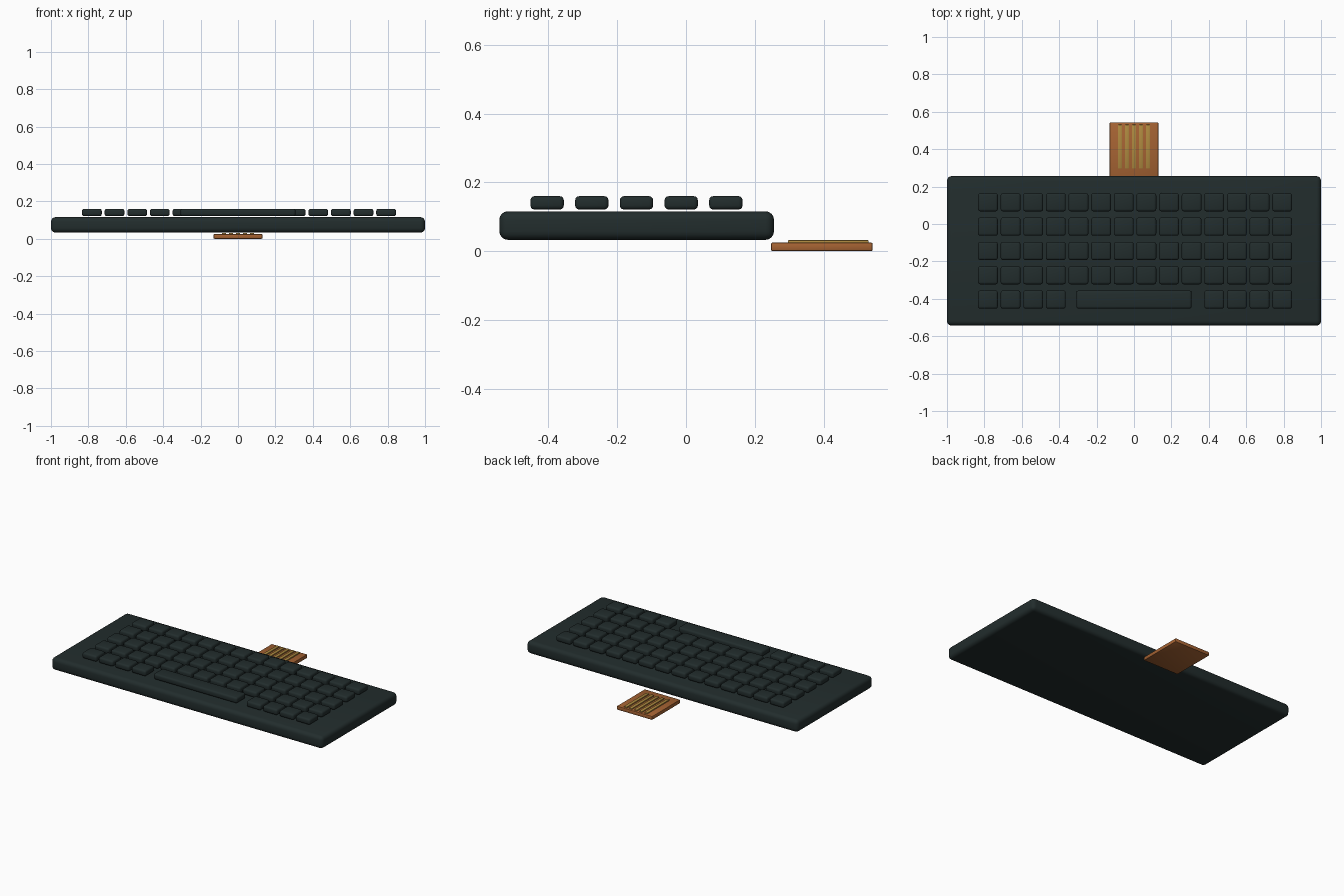
import bpy
import bmesh
import math
from mathutils import Vector

cube = bpy.data.objects.get("Cube")
if cube:
    bpy.data.objects.remove(cube, do_unlink=True)


def material(name, rgb):
    m = bpy.data.materials.new(name)
    m.use_nodes = True
    m.diffuse_color = (*rgb, 1)
    m.node_tree.nodes["Principled BSDF"].inputs["Base Color"].default_value = (*rgb, 1)
    return m


charcoal = material("dark teal plastic", (0.016, 0.026, 0.026))
copper = material("copper board", (0.38, 0.125, 0.033))
gold = material("gold contact", (0.42, 0.25, 0.05))


def rounded_box(name, low, high, bevel, mat, segments=3):
    """Box between two corners with rounded edges."""
    low, high = Vector(low), Vector(high)
    mesh = bpy.data.meshes.new(name)
    bm = bmesh.new()
    bmesh.ops.create_cube(bm, size=1)
    bmesh.ops.scale(bm, vec=high - low, verts=bm.verts)
    bmesh.ops.bevel(bm, geom=bm.edges[:], offset=bevel, offset_type='OFFSET',
                    segments=segments, profile=0.5, affect='EDGES')
    bm.to_mesh(mesh)
    bm.free()
    mesh.materials.append(mat)
    obj = bpy.data.objects.new(name, mesh)
    obj.location = (low + high) / 2
    bpy.context.collection.objects.link(obj)
    bpy.ops.object.select_all(action='DESELECT')
    obj.select_set(True)
    bpy.context.view_layer.objects.active = obj
    bpy.ops.object.shade_smooth_by_angle(angle=math.radians(35))
    return obj


# Case
rounded_box("keyboard_case", (-1, -0.543, 0.033), (1, 0.256, 0.116), 0.025, charcoal, 4)

# Keys: five rows, with the space bar replacing the middle of the front row
COLUMNS, ROWS = 14, 5
KEY_W, KEY_D = 0.106, 0.097
KEY_BOTTOM, KEY_TOP = 0.121, 0.16


def key(name, x, y, width):
    rounded_box(name, (x - width / 2, y - KEY_D / 2, KEY_BOTTOM),
                (x + width / 2, y + KEY_D / 2, KEY_TOP), 0.012, charcoal)


for row in range(ROWS):
    y = -0.404 + row * 0.13
    for col in range(COLUMNS):
        if row == 0 and 4 <= col < 10:
            continue
        key(f"key_row{row + 1}_{col + 1}", -0.781 + col * 0.121, y, KEY_W)
key("space_bar", 0, -0.404, 0.615)

# Connector board behind the case, with five raised contacts
rounded_box("connector_board", (-0.131, 0.247, 0), (0.131, 0.543, 0.025), 0.005, copper, 2)
for i in range(5):
    x = (i - 2) * 0.0375
    rounded_box(f"contact_{i + 1}", (x - 0.011, 0.296, 0.018), (x + 0.011, 0.531, 0.032),
                0.003, gold, 2)
